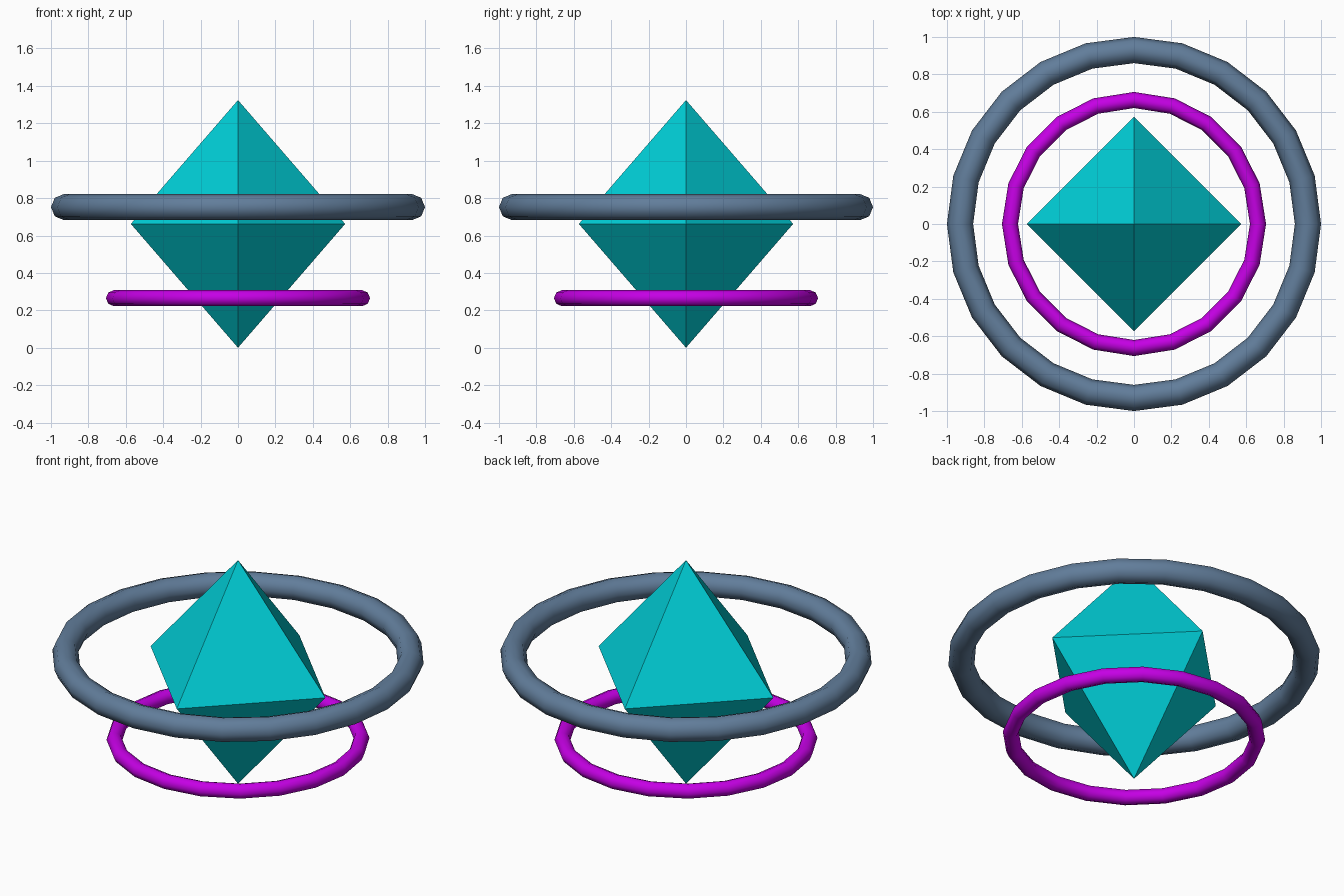
import bpy
import bmesh

if "Cube" in bpy.data.objects:
    bpy.data.objects.remove(bpy.data.objects["Cube"], do_unlink=True)


def material(name, rgb):
    mat = bpy.data.materials.new(name)
    mat.use_nodes = True
    mat.diffuse_color = (*rgb, 1)
    mat.node_tree.nodes["Principled BSDF"].inputs["Base Color"].default_value = (*rgb, 1)
    return mat


def ring(name, mat, radius, tube, height, sides):
    bpy.ops.mesh.primitive_torus_add(
        major_radius=radius, minor_radius=tube, major_segments=sides,
        minor_segments=8, location=(0, 0, height))
    obj = bpy.context.object
    obj.name = name
    obj.data.materials.append(mat)
    bpy.ops.object.shade_smooth()


def bipyramid(name, mat, radius, half_height):
    bm = bmesh.new()
    top = bm.verts.new((0, 0, 2 * half_height))
    bottom = bm.verts.new((0, 0, 0))
    equator = [bm.verts.new((x * radius, y * radius, half_height))
               for x, y in ((1, 0), (0, 1), (-1, 0), (0, -1))]
    for i, a in enumerate(equator):
        b = equator[(i + 1) % 4]
        bm.faces.new((a, b, top))
        bm.faces.new((b, a, bottom))
    mesh = bpy.data.meshes.new(name)
    bm.to_mesh(mesh)
    bm.free()
    mesh.materials.append(mat)
    bpy.context.collection.objects.link(bpy.data.objects.new(name, mesh))


turquoise = material("turquoise", (0.0, 0.62, 0.68))
slate = material("slate grey", (0.12, 0.205, 0.325))
violet = material("violet", (0.56, 0.0, 0.78))

# Floating crystal: two four-sided pyramids sharing one equator
bipyramid("crystal", turquoise, 0.573, 0.662)

# Horizontal rings around the crystal
ring("upper_ring", slate, 0.93, 0.07, 0.752, 24)
ring("lower_ring", violet, 0.663, 0.043, 0.265, 20)
